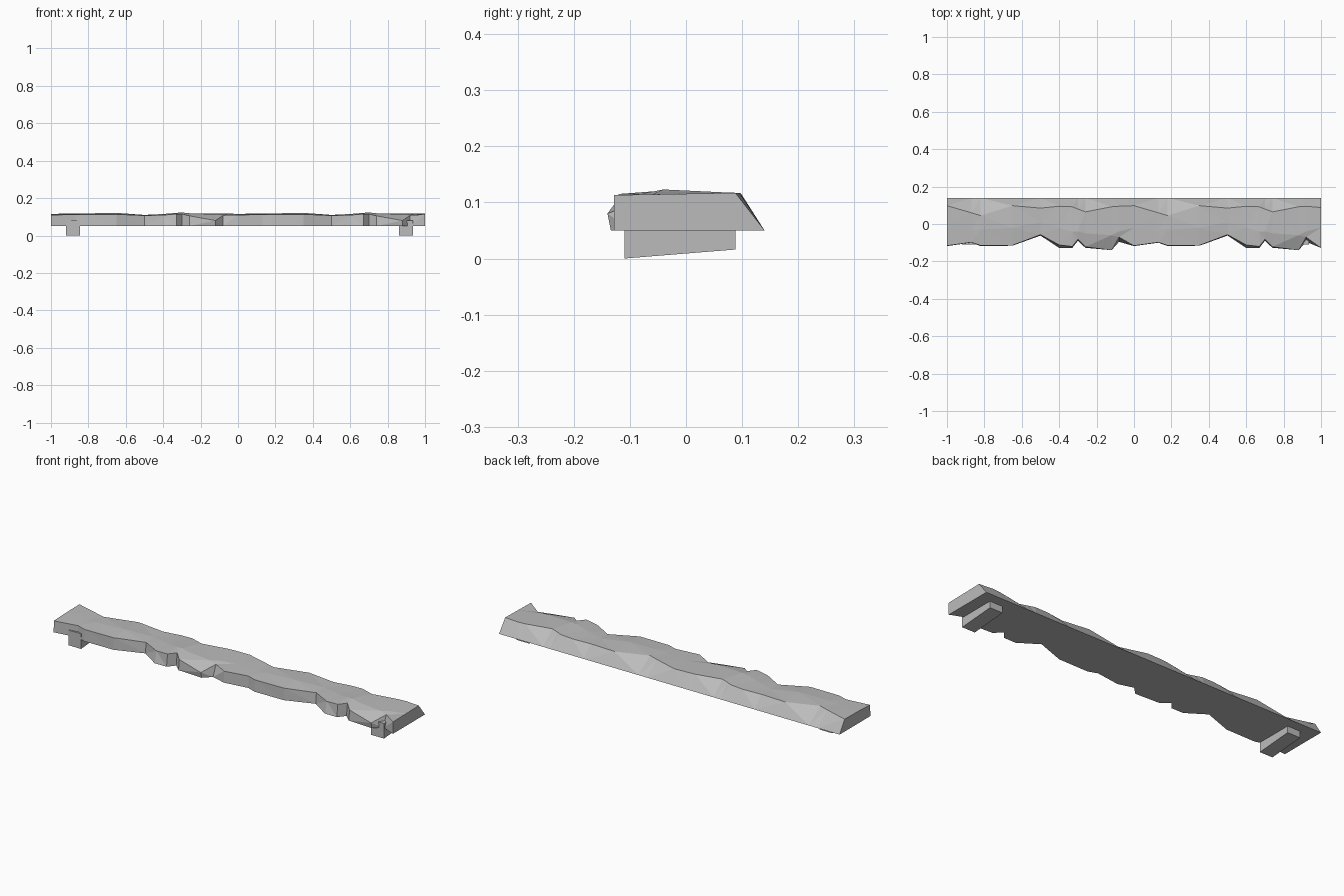
import bpy
import bmesh

cube = bpy.data.objects.get("Cube")
if cube:
    bpy.data.objects.remove(cube, do_unlink=True)

stone = bpy.data.materials.new("grey stone")
stone.use_nodes = True
grey = (0.5, 0.5, 0.5, 1)
stone.diffuse_color = grey
stone.node_tree.nodes["Principled BSDF"].inputs["Base Color"].default_value = grey

BASE = 0.05   # underside height of the slab
BACK = 0.14   # rear edge of the underside


def make_object(name, bm):
    """Turn a bmesh into a flat shaded stone object."""
    bmesh.ops.recalc_face_normals(bm, faces=bm.faces)
    mesh = bpy.data.meshes.new(name)
    bm.to_mesh(mesh)
    bm.free()
    mesh.materials.append(stone)
    obj = bpy.data.objects.new(name, mesh)
    bpy.context.collection.objects.link(obj)
    return obj


# Cross-sections along one half of the ledge:
# x, front bottom y, front top (y, z), middle (y, z), ridge (y, z)
start = (0, -.118, (-.116, .110), (-.02, .114), (.098, .116))
sections = [
    (.13, -.100, (-.098, .112), (-.03, .115), (.060, .117)),
    (.18, -.118, (-.115, .112), (-.03, .118), (.045, .118)),
    (.35, -.116, (-.114, .113), (-.02, .121), (.098, .114)),
    (.50, -.062, (-.057, .107), (.010, .110), (.085, .110)),
    (.60, -.128, (-.112, .109), (-.02, .115), (.095, .113)),
    (.67, -.128, (-.120, .115), (-.04, .121), (.092, .116)),
    (.70, -.090, (-.082, .115), (-.04, .123), (.080, .117)),
    (.74, -.127, (-.122, .105), (-.05, .119), (.065, .118)),
    (.88, -.134, (-.140, .080), (-.06, .114), (.092, .117)),
    (.92, -.095, (-.070, .108), (-.04, .115), (.095, .117)),
]
right_end = (1, -.128, (-.128, .113), (-.02, .115), (.088, .117))
columns = [(s[0] + shift, *s[1:]) for shift in (-1, 0) for s in [start] + sections]
columns.append(right_end)

# Weathered slab: loft the cross-sections, then close both ends
bm = bmesh.new()
rings = []
for x, front, lip, middle, ridge in columns:
    points = [(BACK, BASE), (front, BASE), lip, middle, ridge]
    rings.append([bm.verts.new((x, y, z)) for y, z in points])
for a, b in zip(rings, rings[1:]):
    for i in range(len(a)):
        j = (i + 1) % len(a)
        bm.faces.new((a[i], a[j], b[j], b[i]))
bm.faces.new(rings[0])
bm.faces.new(rings[-1])
bmesh.ops.triangulate(bm, faces=[f for f in bm.faces if len(f.verts) == 4])
make_object("stone_ledge", bm)


# Two support blocks with sloping undersides
def support(name, x):
    bm = bmesh.new()
    half = 0.0375
    profile = [(-.11, 0), (.088, .016), (.088, .085), (-.11, .08)]
    sides = [[bm.verts.new((x + dx, y, z)) for y, z in profile] for dx in (-half, half)]
    for side in sides:
        bm.faces.new(side)
    for i in range(4):
        j = (i + 1) % 4
        bm.faces.new((sides[0][i], sides[0][j], sides[1][j], sides[1][i]))
    make_object(name, bm)


support("right_support", -.882)
support("left_support", .897)
